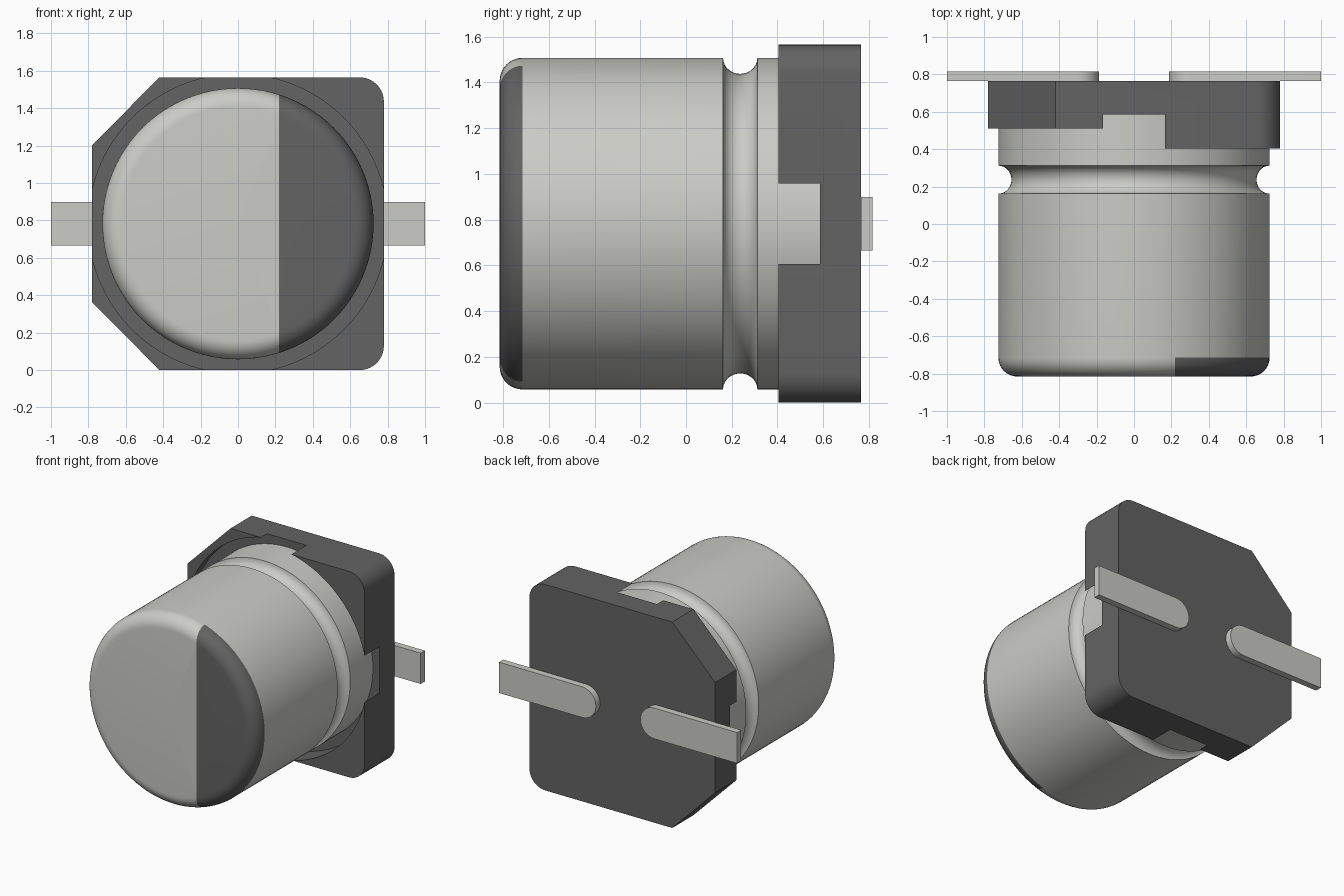
import bpy, bmesh
from math import sin, cos, pi, radians
from mathutils import Vector

if "Cube" in bpy.data.objects:
    bpy.data.objects.remove(bpy.data.objects["Cube"])

ZC = 0.7825          # height of the can axis
R = 0.725            # can radius


def material(name, rgb):
    m = bpy.data.materials.new(name)
    m.diffuse_color = (*rgb, 1)
    m.use_nodes = True
    m.node_tree.nodes["Principled BSDF"].inputs["Base Color"].default_value = m.diffuse_color
    return m


METAL = material("light_metal", (0.6, 0.6, 0.57))
DARK = material("dark_plastic", (0.125, 0.125, 0.125))


def finish(name, bm, mats):
    bmesh.ops.recalc_face_normals(bm, faces=bm.faces)
    me = bpy.data.meshes.new(name)
    bm.to_mesh(me)
    bm.free()
    ob = bpy.data.objects.new(name, me)
    bpy.context.collection.objects.link(ob)
    for m in mats:
        me.materials.append(m)
    return ob


def smooth(ob):
    bpy.ops.object.select_all(action='DESELECT')
    ob.select_set(True)
    bpy.context.view_layer.objects.active = ob
    bpy.ops.object.shade_smooth_by_angle(angle=radians(32))


def arc(cx, cy, rx, a0, a1, n, ry=None):
    ry = rx if ry is None else ry
    return [(cx + rx * cos(radians(a0 + (a1 - a0) * i / n)),
             cy + ry * sin(radians(a0 + (a1 - a0) * i / n))) for i in range(n + 1)]


def prism(name, pts, y0, y1, mat):
    """Extrude an (x, z) outline, z measured from the can axis, along y."""
    bm = bmesh.new()
    face = bm.faces.new([bm.verts.new((x, y0, ZC + z)) for x, z in pts])
    ext = bmesh.ops.extrude_face_region(bm, geom=[face])
    moved = [v for v in ext["geom"] if isinstance(v, bmesh.types.BMVert)]
    bmesh.ops.translate(bm, verts=moved, vec=(0, y1 - y0, 0))
    return finish(name, bm, [mat])


# Can: lathed (radius, y) profile with rounded front rim and crimp groove
profile = [(0, -0.815)]
profile += arc(R - 0.1, -0.715, 0.1, -90, 0, 10)
profile += arc(R, 0.237, 0.07, 270, 90, 14, ry=0.075)
profile += [(R, 0.585), (0, 0.585)]
bm = bmesh.new()
vs = [bm.verts.new((r, y, ZC)) for r, y in profile]
es = [bm.edges.new(p) for p in zip(vs, vs[1:])]
bmesh.ops.spin(bm, geom=vs + es, cent=(0, 0, ZC), axis=(0, 1, 0),
               angle=2 * pi, steps=96, use_merge=False)
bmesh.ops.remove_doubles(bm, verts=bm.verts, dist=1e-4)

# Polarity mark: dark segment of the front face and rim
front = [f for f in bm.faces if f.calc_center_median().y < -0.715]
geom = front + list({e for f in front for e in f.edges}) + list({v for f in front for v in f.verts})
bmesh.ops.bisect_plane(bm, geom=geom, dist=1e-5,
                       plane_co=Vector((0.22, 0, 0)), plane_no=Vector((1, 0, 0)))
for f in bm.faces:
    c = f.calc_center_median()
    if c.y < -0.715 and c.x > 0.22:
        f.material_index = 1
smooth(finish("can", bm, [METAL, DARK]))

# Base: square with two chamfered left corners and two rounded right corners
H = 0.7825
outline = [(-0.78, 0.42), (-0.78, -0.42), (-0.42, -H)]
outline += arc(0.78 - 0.13, -H + 0.13, 0.13, -90, 0, 10)
outline += arc(0.78 - 0.13, H - 0.13, 0.13, 0, 90, 10)
outline += [(-0.42, H)]
base = prism("base", outline, 0.405, 0.765, DARK)

# Cut the round seat for the can and lower the left corner posts
cutters = [prism("seat_cutter", arc(0, 0, 0.80, 0, 360, 96)[:-1], 0.2, 0.585, DARK),
           prism("step_cutter", [(-1, -1), (0, -1), (0, 1), (-1, 1)], 0.2, 0.51, DARK)]
bpy.context.view_layer.objects.active = base
for c in cutters:
    c.hide_render = True
    mod = base.modifiers.new(c.name, 'BOOLEAN')
    mod.operation, mod.solver, mod.object = 'DIFFERENCE', 'EXACT', c
    bpy.ops.object.modifier_apply(modifier=mod.name)
    bpy.data.objects.remove(c)
smooth(base)

# Leads: flat strips with rounded inner ends
W = 0.117
strip = [(1.0, -W), (1.0, W)] + arc(0.187 + W, 0, W, 90, 270, 16)
for side, name in ((1, "right_lead"), (-1, "left_lead")):
    smooth(prism(name, [(side * x, z) for x, z in strip], 0.765, 0.815, METAL))
